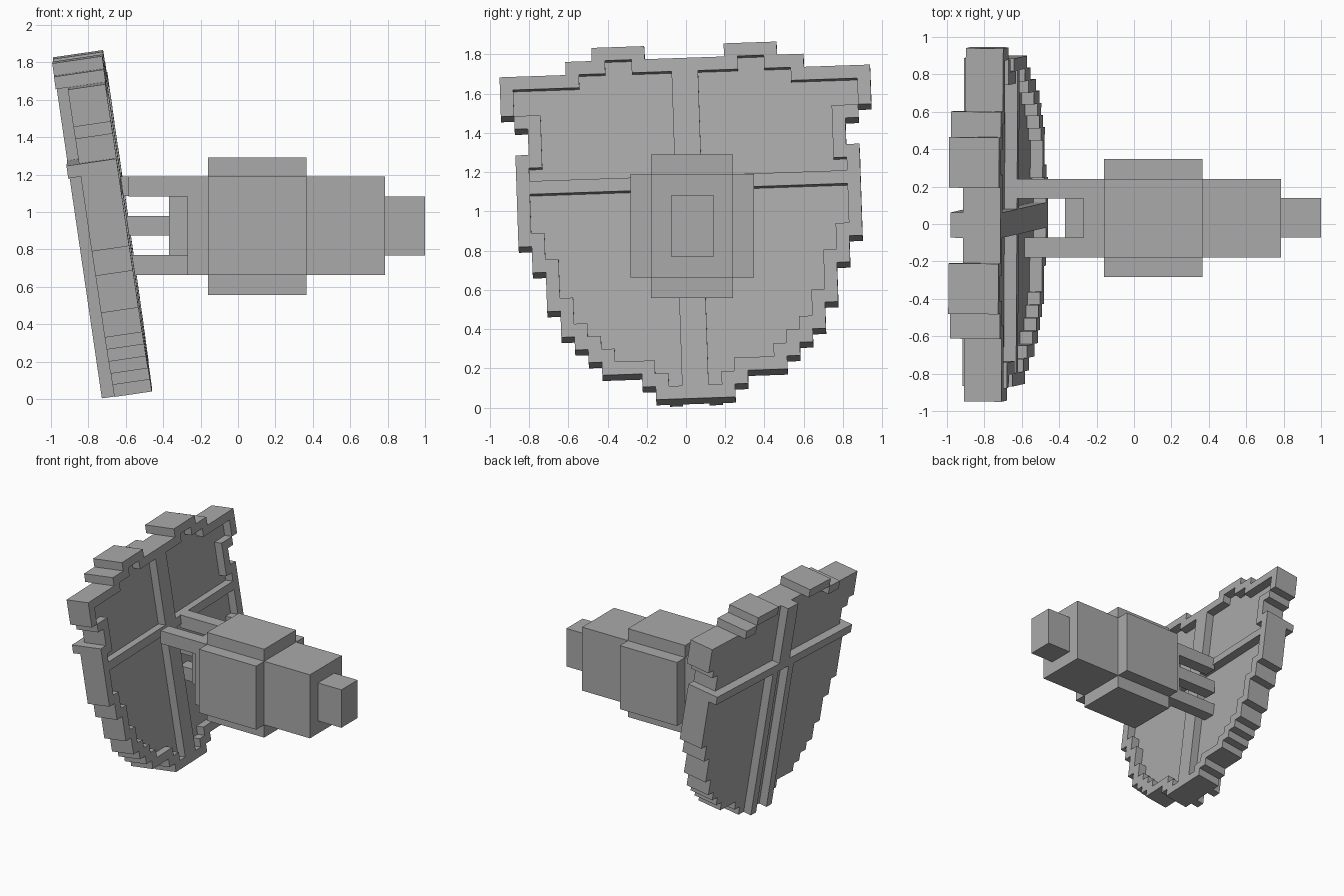
import bpy, bmesh, math
from mathutils import Matrix, Euler

if "Cube" in bpy.data.objects:
    bpy.data.objects.remove(bpy.data.objects["Cube"])

S = 0.0675  # one block of the shield grid

grey = bpy.data.materials.new("plain grey")
grey.diffuse_color = (0.40, 0.40, 0.40, 1)
grey.use_nodes = True
grey.node_tree.nodes["Principled BSDF"].inputs["Base Color"].default_value = grey.diffuse_color

# Shield frame: x = thickness, y = width, z = height, in block units
FRAME = (Matrix.Translation((-0.46, 0.05, 0.047))
         @ Euler((math.radians(2.0), math.radians(-8.3), math.radians(-0.6))).to_matrix().to_4x4()
         @ Matrix.Scale(S, 4))


def make(name, bm, matrix=None):
    bmesh.ops.recalc_face_normals(bm, faces=bm.faces)
    me = bpy.data.meshes.new(name)
    bm.to_mesh(me)
    bm.free()
    me.materials.append(grey)
    ob = bpy.data.objects.new(name, me)
    bpy.context.collection.objects.link(ob)
    if matrix is not None:
        me.transform(matrix)
    return ob


def add_box(bm, x, y, z):
    size = Matrix.Diagonal((x[1] - x[0], y[1] - y[0], z[1] - z[0], 1))
    mid = Matrix.Translation(((x[0] + x[1]) / 2, (y[0] + y[1]) / 2, (z[0] + z[1]) / 2))
    bmesh.ops.create_cube(bm, size=1, matrix=mid @ size)


def boxes(name, specs, matrix=None):
    bm = bmesh.new()
    for spec in specs:
        add_box(bm, *spec)
    return make(name, bm, matrix)


def add_slab(bm, pts, x0, x1):
    face = bm.faces.new([bm.verts.new((x0, u, v)) for u, v in pts])
    ext = bmesh.ops.extrude_face_region(bm, geom=[face])
    for vert in ext["geom"]:
        if isinstance(vert, bmesh.types.BMVert):
            vert.co.x = x1


def stairs(start, moves):
    """Stepped path: each move is (new height, new width)."""
    u, v = start
    pts = [(u, v)]
    for nv, nu in moves:
        if nv != v:
            pts.append((u, nv))
        if nu != u:
            pts.append((nu, nv))
        u, v = nu, nv
    return pts


def flip(pts):
    return [(-u, v) for u, v in reversed(pts)]


# Shield plate with stepped outline
half = stairs((3, 0), [(1, 4), (2, 7), (3, 8), (4, 9), (5, 10), (7, 11), (10, 12), (12, 13),
                       (19, 12), (21, 13), (22, 14), (25, 9), (26, 7), (27, 3), (26, 3)])
bm = bmesh.new()
add_slab(bm, half + flip(half), -3, 0)
shield = make("shield_plate", bm, FRAME)

# Four recessed panels on the inner side
upper = stairs((1, 17), [(17, 12), (18, 11), (22, 13), (24, 8), (25, 6), (26, 4), (25, 1)])
lower = stairs((1, 1), [(1, 2), (2, 3), (3, 6), (4, 7), (5, 8), (6, 9), (8, 10), (11, 11),
                        (13, 12), (16, 1)])
bm = bmesh.new()
for panel in (upper, lower):
    add_slab(bm, panel, -1, 1)
    add_slab(bm, flip(panel), -1, 1)
cutter = make("panel_cutter", bm, FRAME)
cutter.hide_render = True
mod = shield.modifiers.new("panels", 'BOOLEAN')
mod.operation = 'DIFFERENCE'
mod.solver = 'EXACT'
mod.object = cutter
bpy.context.view_layer.update()
deps = bpy.context.evaluated_depsgraph_get()
cut_mesh = bpy.data.meshes.new_from_object(shield.evaluated_get(deps))
shield.modifiers.clear()
shield.data = cut_mesh
bpy.data.objects.remove(cutter)

# Raised bars and top trim on the outer side
OUT = (-4, -2.95)
boxes("outer_cross_bar", [(OUT, (-13, 13), (18, 19))], FRAME)
boxes("outer_upper_bar", [(OUT, (-1, 1), (19, 26))], FRAME)
for side, word in ((1, "back"), (-1, "front")):
    def span(a, b):
        return tuple(sorted((a * side, b * side)))
    boxes("outer_lower_bar_" + word, [(OUT, span(1, 2), (0, 18))], FRAME)
    boxes("top_trim_" + word, [(OUT, span(3, 7), (26, 27)),
                               (OUT, span(7, 9), (25, 26))], FRAME)

# Arm with its thicker cuff and end stub
Y, Z = (-0.178, 0.24), (0.663, 1.19)
boxes("arm", [((-0.27, 0.785), Y, Z)])
boxes("cuff_sides", [((-0.16, 0.365), (-0.283, 0.347), Z)])
boxes("cuff_top_and_bottom", [((-0.16, 0.365), Y, (0.557, 1.29))])
boxes("end_stub", [((0.78, 1.0), (-0.073, 0.14), (0.768, 1.083))])

# Hand: palm, three fingers and a thumb reaching the shield
boxes("palm", [((-0.37, -0.265), (-0.073, 0.14), (0.768, 1.083))])
for i in range(3):
    z = 0.663 + 0.2105 * i
    boxes("finger_%d" % (i + 1), [((-0.63, -0.265), (0.137, 0.24), (z, z + 0.106))])
boxes("thumb", [((-0.585, -0.265), (-0.178, -0.073), (1.083, 1.19))])
